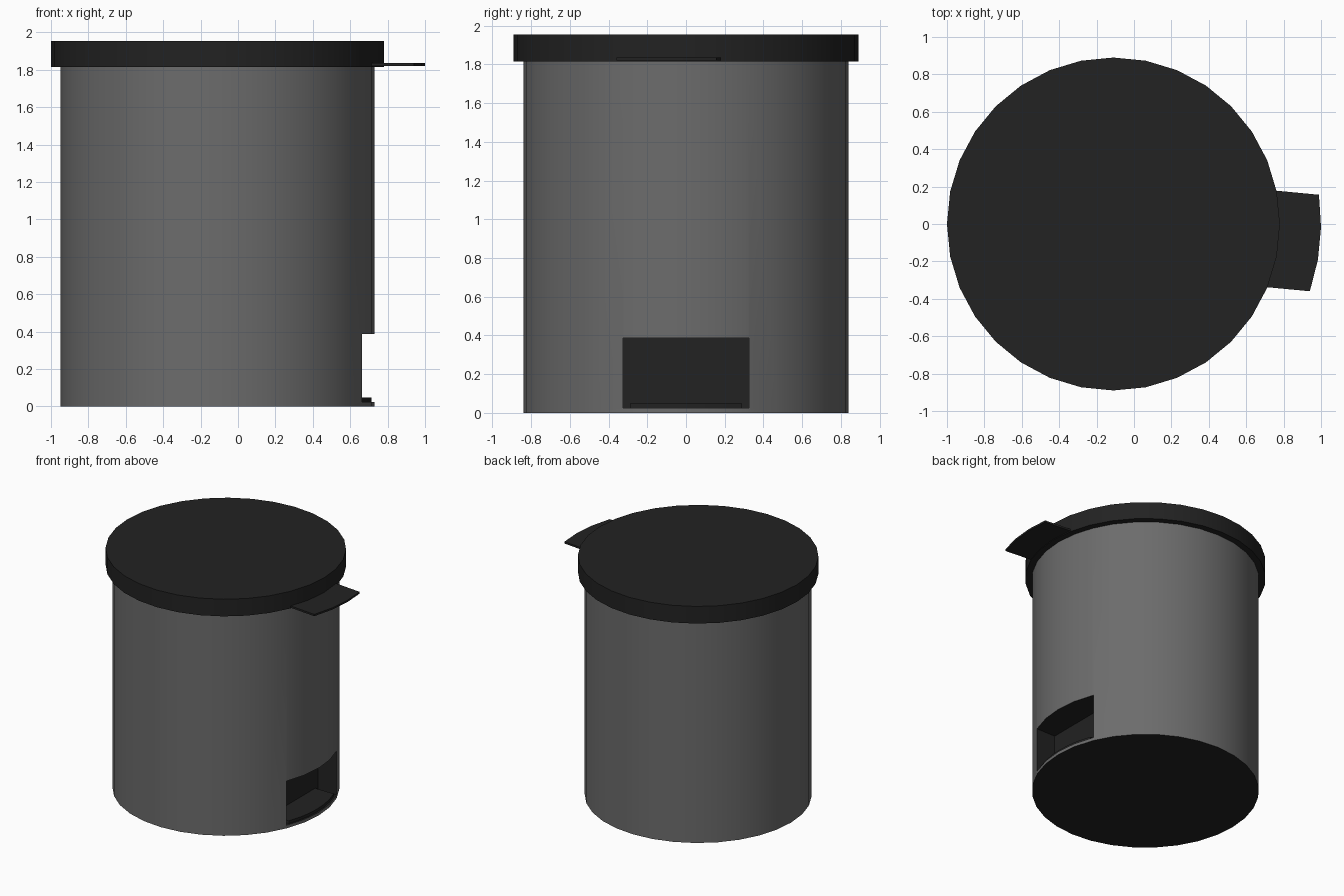
import bpy, bmesh
from math import sin, cos, radians, asin, pi

if "Cube" in bpy.data.objects:
    bpy.data.objects.remove(bpy.data.objects["Cube"])

CX = -0.11      # axis of the bin
SIDES = 32


def material(name, v):
    m = bpy.data.materials.new(name)
    m.diffuse_color = (v, v, v, 1)
    m.use_nodes = True
    m.node_tree.nodes["Principled BSDF"].inputs["Base Color"].default_value = m.diffuse_color
    return m


steel = material("steel_grey", 0.15)
black = material("black_plastic", 0.016)


def prism(name, pts, z0, z1, mat):
    """Extrude a flat outline, given relative to the bin axis, from z0 to z1."""
    bm = bmesh.new()
    face = bm.faces.new([bm.verts.new((CX + x, y, z0)) for x, y in pts])
    ext = bmesh.ops.extrude_face_region(bm, geom=[face])
    for v in ext["geom"]:
        if isinstance(v, bmesh.types.BMVert):
            v.co.z = z1
    bmesh.ops.recalc_face_normals(bm, faces=bm.faces)
    me = bpy.data.meshes.new(name)
    bm.to_mesh(me)
    bm.free()
    me.materials.append(mat)
    ob = bpy.data.objects.new(name, me)
    bpy.context.collection.objects.link(ob)
    return ob


def arc(r, a0, a1, n):
    angles = [a0 + (a1 - a0) * i / n for i in range(n + 1)]
    return [(r * cos(a), r * sin(a)) for a in angles]


def smooth(ob):
    bpy.ops.object.select_all(action='DESELECT')
    ob.select_set(True)
    bpy.context.view_layer.objects.active = ob
    bpy.ops.object.shade_smooth_by_angle(angle=radians(30))


# Round body with a black base
body = prism("bin_body", arc(0.84, 0, 2 * pi, SIDES)[:-1], 0, 1.83, steel)
body.data.materials.append(black)
for p in body.data.polygons:
    if p.normal.z < -0.9:
        p.material_index = 1

# Pedal recess cut into the right side
slot = prism("recess_cutter", [(0.604, -0.325), (1, -0.325), (1, 0.325), (0.604, 0.325)],
             0.025, 0.387, black)
cut = body.modifiers.new("recess", 'BOOLEAN')
cut.object = slot
cut.operation = 'DIFFERENCE'
cut.solver = 'EXACT'
cut.material_mode = 'TRANSFER'
bpy.context.view_layer.objects.active = body
bpy.ops.object.modifier_apply(modifier=cut.name)
bpy.data.objects.remove(slot)
smooth(body)

# Pedal with curved front edge, lying in the recess
half = asin(0.29 / 0.825)
prism("pedal", [(0.604, -0.29)] + arc(0.825, -half, half, 6) + [(0.604, 0.29)],
      0.02, 0.048, black)

# Lid
lid = prism("lid", arc(0.89, 0, 2 * pi, SIDES)[:-1], 1.815, 1.955, black)
smooth(lid)

# Lifting tab, turned slightly off the x axis
half = radians(13.5)
w = 1.11 * sin(half)
turn = radians(-5.4)
outline = [(0.8, -w)] + arc(1.11, -half, half, 3) + [(0.8, w)]
outline = [(x * cos(turn) - y * sin(turn), x * sin(turn) + y * cos(turn)) for x, y in outline]
prism("lid_tab", outline, 1.82, 1.835, black)
